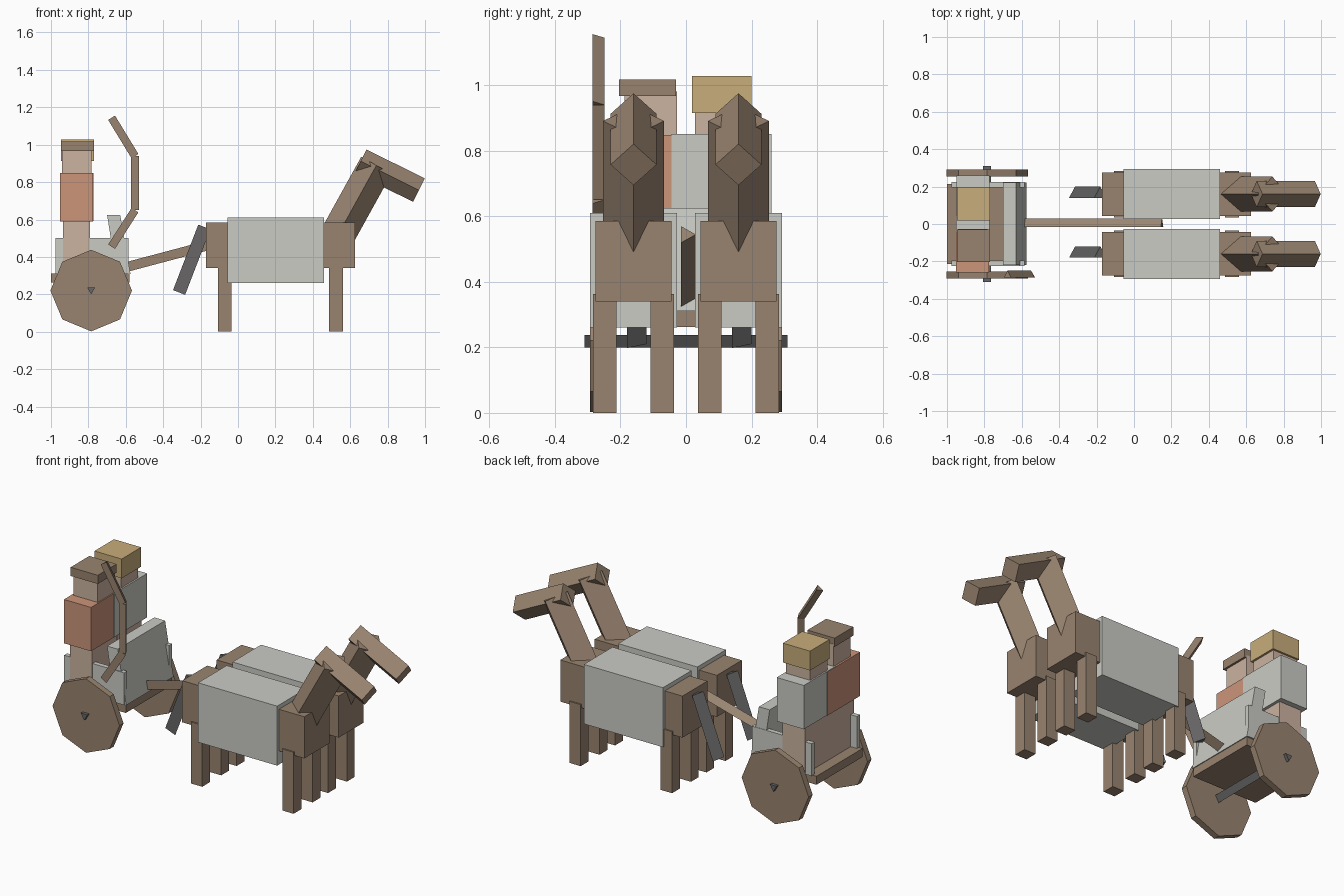
import bpy
from math import pi, cos, sin
from mathutils import Vector

cube = bpy.data.objects.get("Cube")
if cube:
    bpy.data.objects.remove(cube)


def material(name, *rgb):
    # sRGB bytes to linear
    col = [((c / 255 + 0.055) / 1.055) ** 2.4 for c in rgb] + [1]
    m = bpy.data.materials.new(name)
    m.use_nodes = True
    m.diffuse_color = col
    m.node_tree.nodes["Principled BSDF"].inputs["Base Color"].default_value = col
    return m


BROWN = material("brown", 153, 132, 112)
GREY = material("light grey", 203, 203, 197)
DARK = material("dark grey", 104, 102, 102)
SKIN = material("skin", 204, 179, 160)
SALMON = material("salmon", 204, 149, 122)
YELLOW = material("straw yellow", 200, 173, 123)


def loft(name, mat, ring_a, ring_b):
    """Solid between two matching rings of points."""
    n = len(ring_a)
    faces = [(i, (i + 1) % n, n + (i + 1) % n, n + i) for i in range(n)]
    faces += [tuple(reversed(range(n))), tuple(range(n, 2 * n))]
    me = bpy.data.meshes.new(name)
    me.from_pydata([tuple(p) for p in ring_a + ring_b], [], faces)
    me.materials.append(mat)
    ob = bpy.data.objects.new(name, me)
    bpy.context.collection.objects.link(ob)
    return ob


def prism(name, mat, p, q, sides, r, phase=0.0):
    """Regular prism from p to q; first corner towards +y (or +z along y)."""
    p, q = Vector(p), Vector(q)
    axis = (q - p).normalized()
    u = Vector((0, 0, 1)) if abs(axis.y) > 0.9 else Vector((0, 1, 0))
    v = axis.cross(u)
    ring = [(u * cos(a) + v * sin(a)) * r
            for a in (phase + 2 * pi * i / sides for i in range(sides))]
    return loft(name, mat, [p + d for d in ring], [q + d for d in ring])


def box(name, mat, x, y, z):
    def ring(h):
        return [(x[0], y[0], h), (x[1], y[0], h), (x[1], y[1], h), (x[0], y[1], h)]
    return loft(name, mat, ring(z[0]), ring(z[1]))


def span(c, half):
    return (c - half, c + half)


# Two horses
for side, s in (("left", 1), ("right", -1)):
    y = 0.16 * s
    horse = side + "_horse_"
    box(horse + "body", BROWN, (-0.17, 0.625), span(y, 0.116), (0.34, 0.585))
    box(horse + "blanket", GREY, (-0.055, 0.46), span(y, 0.133), (0.26, 0.61))
    for end, x in (("rear", -0.071), ("front", 0.524)):
        for name, dy in (("outer", 0.088 * s), ("inner", -0.088 * s)):
            box(horse + end + "_" + name + "_leg", BROWN,
                span(x, 0.037), span(y + dy, 0.036), (0, 0.362))
    prism(horse + "neck", BROWN, (0.522, y, 0.496), (0.74, y, 0.89), 4, 0.093)
    prism(horse + "head", BROWN, (0.656, y, 0.912), (0.967, y, 0.757), 4, 0.07)
    prism(horse + "tail", DARK, (-0.18, y, 0.56), (-0.315, y, 0.21), 3, 0.04)

# Chariot
box("chariot_floor", BROWN, (-1, -0.58), (-0.215, 0.215), (0.262, 0.312))
profile = [(-0.65, 0.31), (-0.575, 0.31), (-0.63, 0.625), (-0.70, 0.625)]
loft("chariot_front", GREY, [(x, -0.218, z) for x, z in profile],
     [(x, 0.222, z) for x, z in profile])
prism("axle", DARK, (-0.785, -0.31, 0.225), (-0.785, 0.31, 0.225), 3, 0.025, pi)
prism("pole", BROWN, (-0.6, 0, 0.345), (0.15, 0, 0.544), 3, 0.03)
for side, s in (("left", 1), ("right", -1)):
    box(side + "_chariot_side", GREY, (-0.975, -0.585), span(0.21 * s, 0.014), (0.31, 0.5))
    prism(side + "_wheel", BROWN, (-0.785, 0.255 * s, 0.22),
          (-0.785, 0.292 * s, 0.22), 8, 0.218)

# Two riders; torsos overlap in the middle
for side, s, shirt, dx in (("left", 1, GREY, 0), ("right", -1, SALMON, -0.002)):
    y = 0.108 * s
    box(side + "_rider_legs", SKIN, (-0.935, -0.79), span(0.115 * s, 0.114), (0.31, 0.6))
    box(side + "_rider_torso", shirt, (-0.949 + dx, -0.773 + dx),
        span(y, 0.152), (0.592 + dx, 0.85 + dx))
    box(side + "_rider_head", SKIN, (-0.94, -0.782), span(y, 0.08), (0.84, 0.98))
box("left_rider_hat", YELLOW, (-0.947, -0.77), (0.018, 0.199), (0.914, 1.028))
box("right_rider_hat", BROWN, (-0.947, -0.77), (-0.204, -0.03), (0.966, 1.017))

# Bow on the right side
path = [(-0.676, 1.144), (-0.551, 0.939), (-0.551, 0.65), (-0.676, 0.455)]
for name, a, b in zip(("upper", "middle", "lower"), path, path[1:]):
    prism("bow_" + name, BROWN, (a[0], -0.273, a[1]), (b[0], -0.273, b[1]), 3, 0.025)
